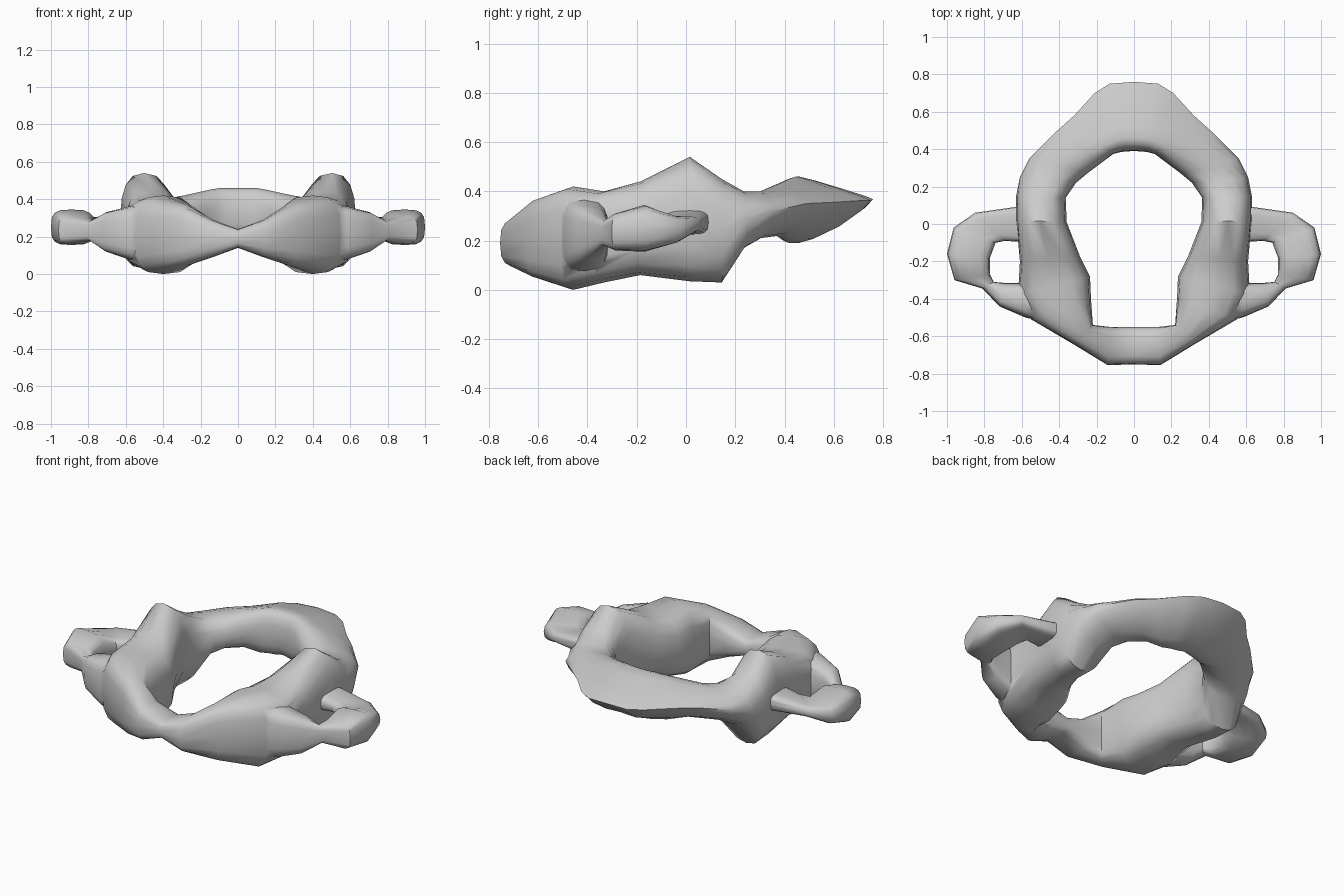
import bpy, bmesh, math

if "Cube" in bpy.data.objects:
    bpy.data.objects.remove(bpy.data.objects["Cube"])

N = 16  # points around each cross-section


def section(s, p):
    # Section between an inner and an outer plan point
    xi, yi, xo, yo, low, high = s
    back = max(0, yi - .2)          # the rear arch leans to a thin outer rim
    peak = .53 - back * 1.8
    mid = (low + high) / 2
    pts = []
    for k in range(N):
        a = 2 * math.pi * k / N
        c, d = math.cos(a), math.sin(a)
        q = p + (back * 4.5 if c > 0 else 0)
        u = math.copysign(abs(c) ** q, c)
        t = peak + u * ((1 - peak) if u > 0 else peak)
        side = mid + back * .2 * max(u, 0)
        z = side + ((high if d > 0 else low) - side) * abs(d) ** q
        pts.append((xi + (xo - xi) * t, yi + (yo - yi) * t, z))
    return pts


def loft(name, stations, closed, power):
    bm = bmesh.new()
    rings = [[bm.verts.new(q) for q in section(s, power(s))] for s in stations]
    n = len(rings)
    for i in range(n if closed else n - 1):
        a, b = rings[i], rings[(i + 1) % n]
        for k in range(N):
            j = (k + 1) % N
            bm.faces.new((a[k], a[j], b[j], b[k]))
    if not closed:
        bm.faces.new(rings[0])
        bm.faces.new(rings[-1])
    bmesh.ops.recalc_face_normals(bm, faces=bm.faces)
    me = bpy.data.meshes.new(name)
    bm.to_mesh(me)
    bm.free()
    ob = bpy.data.objects.new(name, me)
    bpy.context.collection.objects.link(ob)
    return ob


def mirrored(stations):
    return [(-s[0], s[1], -s[2]) + s[3:] for s in stations]


# Right half of the ring, front to back: inner xy, outer xy, low z, high z
ring = [
    (0, -.55, 0, -.75, .14, .24),
    (.13, -.55, .14, -.755, .09, .29),
    (.22, -.54, .32, -.645, .045, .37),
    (.23, -.4, .55, -.51, 0, .42),
    (.235, -.28, .62, -.38, .03, .4),
    (.29, -.17, .61, -.2, .06, .44),
    (.36, .01, .63, .02, .035, .54),
    (.365, .14, .63, .15, .03, .45),
    (.31, .22, .61, .25, .17, .4),
    (.25, .27, .56, .35, .21, .4),
    (.17, .33, .42, .49, .22, .43),
    (.11, .375, .32, .58, .19, .45),
    (.07, .385, .21, .7, .19, .46),
    (.04, .388, .13, .75, .19, .46),
    (0, .39, 0, .76, .2, .46),
]
body = loft("vertebra_ring", ring + mirrored(ring[-2:0:-1]), True,
            lambda s: .65 if s[1] < -.2 else .8)

# Side process looping round its opening, same layout
process = [
    (.52, -.27, .45, -.53, .06, .38),
    (.6, -.315, .58, -.5, .08, .36),
    (.69, -.315, .72, -.44, .12, .33),
    (.75, -.31, .81, -.345, .18, .28),
    (.77, -.27, .96, -.3, .16, .31),
    (.77, -.18, 1, -.16, .155, .345),
    (.74, -.1, .965, -.02, .19, .3),
    (.69, -.09, .85, .06, .235, .3),
    (.55, -.1, .57, .1, .22, .33),
]
helpers = [loft("side_process_right", process, False, lambda s: .6),
           loft("side_process_left", mirrored(process), False, lambda s: .6)]

# Fuse the parts into one surface
bpy.context.view_layer.objects.active = body
body.select_set(True)
for h in helpers:
    h.hide_render = True
    m = body.modifiers.new("fuse", 'BOOLEAN')
    m.operation = 'UNION'
    m.solver = 'EXACT'
    m.object = h
    bpy.ops.object.modifier_apply(modifier=m.name)
    bpy.data.objects.remove(h)

bpy.ops.object.shade_smooth_by_angle(angle=math.radians(50))
